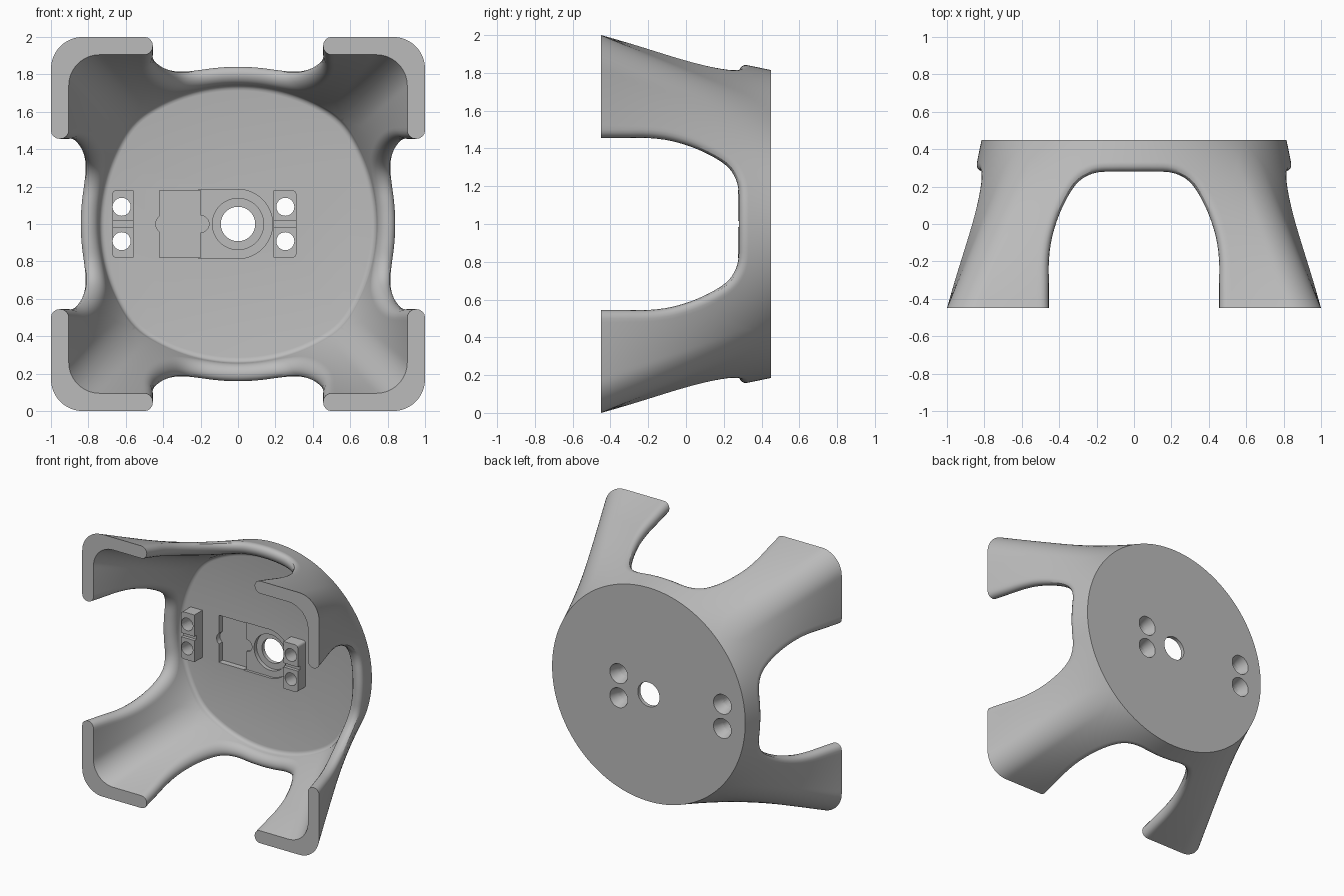
import bpy, bmesh, math
from mathutils import Vector

old = bpy.data.objects.get("Cube")
if old:
    bpy.data.objects.remove(old, do_unlink=True)

grey = bpy.data.materials.new("plain grey")
grey.use_nodes = True
GREY = (0.5, 0.5, 0.5, 1)
grey.diffuse_color = GREY
grey.node_tree.nodes["Principled BSDF"].inputs["Base Color"].default_value = GREY

BACK, FRONT, FLOOR = 0.45, -0.45, 0.37
FILLET, ROUND = 0.03, 0.045
DIAG = math.pi / 4


def make_object(name, bm):
    bmesh.ops.recalc_face_normals(bm, faces=bm.faces)
    mesh = bpy.data.meshes.new(name)
    bm.to_mesh(mesh)
    bm.free()
    mesh.materials.append(grey)
    obj = bpy.data.objects.new(name, mesh)
    bpy.context.collection.objects.link(obj)
    return obj


# Wall surface: a circle at the back lofted to a rounded square at the front
def loft(a, t, radius, half, corner):
    flat = half - corner
    s = a / DIAG * (flat + corner * DIAG)
    if s <= flat:
        sx, sz = s, half
    else:
        phi = (s - flat) / corner
        sx, sz = flat + corner * math.sin(phi), flat + corner * math.cos(phi)
    return Vector(((1 - t) * radius * math.sin(a) + t * sx,
                   BACK + (FRONT - BACK) * t,
                   (1 - t) * radius * math.cos(a) + t * sz))


def wall(a, t, w):
    return loft(a, t, 0.815, 1.0, 0.17).lerp(loft(a, t, 0.72, 0.905, 0.165), w)


def angle_at(x, t, w):
    lo, hi = 0.0, DIAG
    for _ in range(40):
        mid = (lo + hi) / 2
        if wall(mid, t, w).x < x:
            lo = mid
        else:
            hi = mid
    return lo


# Half of the arched side opening, sampled as a smooth curve
KEYS = [(0, .28), (.1, .28), (.2, .275), (.28, .24), (.34, .17),
        (.40, .05), (.44, -.08), (.455, -.2), (.455, -.32), (.455, FRONT)]
KEYS = [Vector(k) for k in KEYS]
STEPS = 4
arch = []
ends = [Vector((-.1, .28))] + KEYS + [Vector((.455, -.58))]
for p0, p1, p2, p3 in zip(ends, ends[1:], ends[2:], ends[3:]):
    for k in range(STEPS):
        u = k / STEPS
        arch.append(0.5 * (2 * p1 + (p2 - p0) * u + (2 * p0 - 5 * p1 + 4 * p2 - p3) * u * u
                           + (3 * p1 - p0 - 3 * p2 + p3) * u ** 3))
arch.append(KEYS[-1])
N, SPLIT, M, LAYERS = len(arch) - 1, 5 * STEPS, 20, 8


def border(i, pull, w):
    """Angle and depth of an opening sample, moved into the wall by pull."""
    if i == 0:
        normal = Vector((0, 1))
    elif i == N:
        normal = Vector((1, 0))
    else:
        d = (arch[i + 1] - arch[i - 1]).normalized()
        normal = Vector((-d.y, d.x))
    p = arch[i] + normal * pull
    t = min(1, (BACK - p.y) / (BACK - FRONT))
    return (0.0 if i == 0 else angle_at(p.x, t, w)), t


def skin(w, t0):
    """Grid from the opening to the back edge and the corner diagonal."""
    rows = []
    for i in range(N + 1):
        a, t = border(i, ROUND, w)
        if i <= SPLIT:
            a1, t1 = DIAG * i / SPLIT, t0
        else:
            a1, t1 = DIAG, t0 + (1 - t0) * (i - SPLIT) / (N - SPLIT)
        rows.append([wall(a + (a1 - a) * j / M, t + (t1 - t) * j / M, w) for j in range(M + 1)])
    return rows


outer = skin(0, 0)
inner = skin(1, (BACK - FLOOR + FILLET) / (BACK - FRONT))

# Rounded edge of the opening, from the outer skin round to the inner skin
lip = []
for k in range(LAYERS + 1):
    th = math.pi * k / LAYERS
    w = (1 - math.cos(th)) / 2
    lip.append([wall(*border(i, ROUND * (1 - math.sin(th)), w), w) for i in range(N + 1)])

# Fillet between the inner skin and the floor
fillet = []
for k in range(5):
    th = math.pi / 2 * k / 4
    ring = []
    for i in range(SPLIT + 1):
        p = inner[i][M]
        shrink = 1 - FILLET * (1 - math.cos(th)) / math.hypot(p.x, p.z)
        ring.append(Vector((p.x * shrink, p.y + FILLET * math.sin(th), p.z * shrink)))
    fillet.append(ring)

front_end = outer[N] + inner[N][::-1] + [lip[k][N] for k in range(LAYERS - 1, 0, -1)]


# Repeat the one-eighth patch all round
def build_shell():
    bm = bmesh.new()
    for sx in (1, -1):
        for sz in (1, -1):
            for swap in (False, True):
                def place(p):
                    x, z = (p.z, p.x) if swap else (p.x, p.z)
                    return bm.verts.new((x * sx, p.y, z * sz + 1))
                for grid in (outer, inner, lip, fillet):
                    g = [[place(p) for p in row] for row in grid]
                    for r0, r1 in zip(g, g[1:]):
                        for j in range(len(r0) - 1):
                            bm.faces.new((r0[j], r0[j + 1], r1[j + 1], r1[j]))
                bm.faces.new([place(p) for p in front_end])
    bmesh.ops.remove_doubles(bm, verts=bm.verts, dist=0.0002)
    # Close the back disc and the floor
    open_edges = [e for e in bm.edges if e.is_boundary]
    bmesh.ops.holes_fill(bm, edges=open_edges, sides=0)
    return make_object("shell", bm)


def box(name, x0, x1, y0, y1, z0, z1):
    bm = bmesh.new()
    bmesh.ops.create_cube(bm, size=1)
    for v in bm.verts:
        v.co = Vector(((x0 + x1) / 2 + v.co.x * (x1 - x0), (y0 + y1) / 2 + v.co.y * (y1 - y0),
                       (z0 + z1) / 2 + v.co.z * (z1 - z0)))
    return make_object(name, bm)


def rod(name, x, z, y0, y1, r0, r1=None):
    bm = bmesh.new()
    rings = [[bm.verts.new((x + r * math.cos(math.tau * k / 48), y, z + r * math.sin(math.tau * k / 48)))
              for k in range(48)] for y, r in ((y0, r0), (y1, r1 or r0))]
    for ring in rings:
        bm.faces.new(ring)
    for k in range(48):
        n = (k + 1) % 48
        bm.faces.new((rings[0][k], rings[0][n], rings[1][n], rings[1][k]))
    return make_object(name, bm)


def cut(target, cutters):
    bpy.context.view_layer.objects.active = target
    for c in cutters:
        mod = target.modifiers.new("cut", 'BOOLEAN')
        mod.operation, mod.solver, mod.object = 'DIFFERENCE', 'EXACT', c
        bpy.ops.object.modifier_apply(modifier=mod.name)


shell = build_shell()

# Stepped recess in the floor with a central bore
recess = [
    box("recess_cutter", -.21, 0, .3, .39, .816, 1.184),
    rod("recess_cutter", 0, 1, .3, .39, .185),
    box("recess_cutter", -.42, -.2, .3, .415, .82, 1.18),
    rod("recess_cutter", -.39, 1, .3, .41, .05),
    rod("recess_cutter", -.2, 1, .3, .412, .045),
    rod("recess_cutter", 0, 1, .3, .42, .137),
    rod("recess_cutter", 0, 1, .3, .6, .092),
]
cut(shell, recess)

# Two grooved mounting blocks with countersunk screw holes
parts, helpers = [shell], recess
for name, x0, x1, hole_x, side in (("right_block", -.672, -.56, -.622, -1),
                                   ("left_block", .19, .312, .253, 1)):
    block = box(name, x0, x1, .275, FLOOR + .02, .82, 1.18)
    bm = bmesh.new()
    bm.from_mesh(block.data)
    edge_x = x1 if side > 0 else x0
    rims = [e for e in bm.edges if all(abs(v.co.x - edge_x) < .001 for v in e.verts)
            and abs(e.verts[0].co.y - e.verts[1].co.y) > .05]
    bmesh.ops.bevel(bm, geom=rims, offset=.02, segments=4, affect='EDGES', profile=.5)
    bm.to_mesh(block.data)
    bm.free()
    holes = []
    for z in (.908, 1.092):
        holes.append(rod("hole_cutter", hole_x, z, .2, .6, .048))
        holes.append(rod("countersink_cutter", hole_x, z, .36, .46, .046, .078))
    groove = box("groove_cutter", x0 - .1, x1 + .1, .2, .3, .985, 1.015)
    cut(shell, holes)
    cut(block, holes + [groove])
    parts.append(block)
    helpers += holes + [groove]

for h in helpers:
    bpy.data.objects.remove(h, do_unlink=True)

bpy.ops.object.select_all(action='DESELECT')
for p in parts:
    p.select_set(True)
bpy.context.view_layer.objects.active = shell
bpy.ops.object.shade_smooth_by_angle(angle=math.radians(30))
